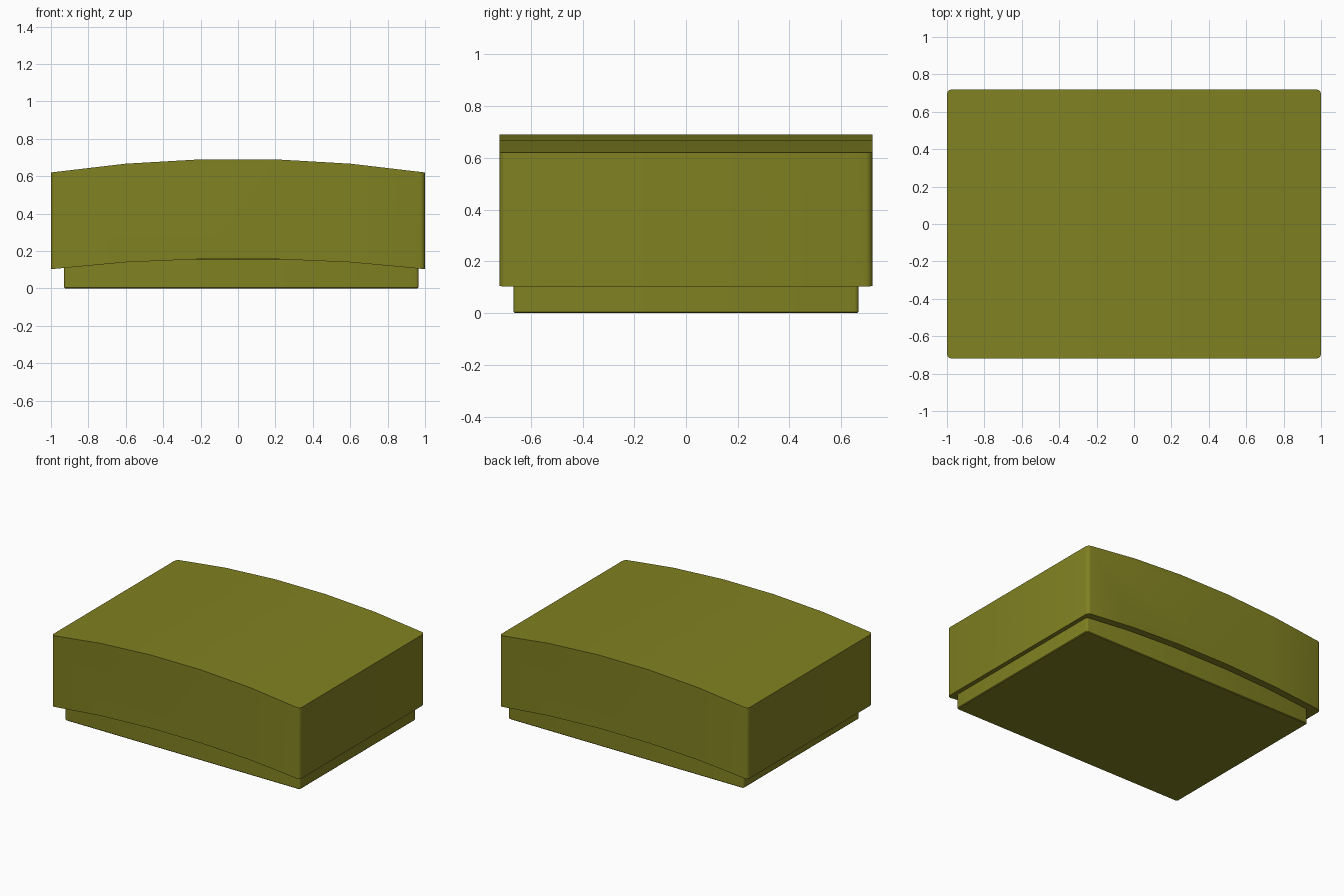
import bpy, bmesh

if "Cube" in bpy.data.objects:
    bpy.data.objects.remove(bpy.data.objects["Cube"])

olive = bpy.data.materials.new("olive")
olive.diffuse_color = (0.22, 0.22, 0.016, 1)
olive.use_nodes = True
olive.node_tree.nodes["Principled BSDF"].inputs["Base Color"].default_value = olive.diffuse_color


def prism(name, top, bottom, half_depth, radius):
    """Extrude an x-z profile along y and round its upright corners."""
    bm = bmesh.new()
    loop = bottom + top[::-1]
    front = [bm.verts.new((x, -half_depth, z)) for x, z in loop]
    back = [bm.verts.new((x, half_depth, z)) for x, z in loop]
    bm.faces.new(front)
    bm.faces.new(back[::-1])
    n = len(loop)
    for i in range(n):
        j = (i + 1) % n
        bm.faces.new((front[j], front[i], back[i], back[j]))
    upright = [e for e in bm.edges
               if abs(e.verts[0].co.x - e.verts[1].co.x) < 1e-5
               and abs(e.verts[0].co.y - e.verts[1].co.y) < 1e-5]
    bmesh.ops.bevel(bm, geom=upright, offset=radius, segments=3,
                    profile=0.5, affect='EDGES')
    bmesh.ops.recalc_face_normals(bm, faces=bm.faces)
    mesh = bpy.data.meshes.new(name)
    bm.to_mesh(mesh)
    bm.free()
    mesh.materials.append(olive)
    ob = bpy.data.objects.new(name, mesh)
    bpy.context.collection.objects.link(ob)
    bpy.context.view_layer.objects.active = ob
    ob.select_set(True)
    bpy.ops.object.shade_smooth_by_angle(angle=0.6)
    ob.select_set(False)
    return ob


def arch(side, mid, crown):
    """Six points of a shallow symmetric arch."""
    xs = (-1, -0.6, -0.2, 0.2, 0.6, 1)
    return list(zip(xs, (side, mid, crown, crown, mid, side)))


# Arched cover
prism("arched_cover", arch(0.62, 0.667, 0.69), arch(0.103, 0.14, 0.157), 0.72, 0.026)

# Recessed base block, with its lower rim slightly softened
base = prism("base_block", [(-0.93, 0.16), (0.965, 0.16)],
             [(-0.93, 0), (0.965, 0)], 0.667, 0.015)
rim = base.modifiers.new("soft_rim", 'BEVEL')
rim.width = 0.005
rim.segments = 1
rim.angle_limit = 1.0
